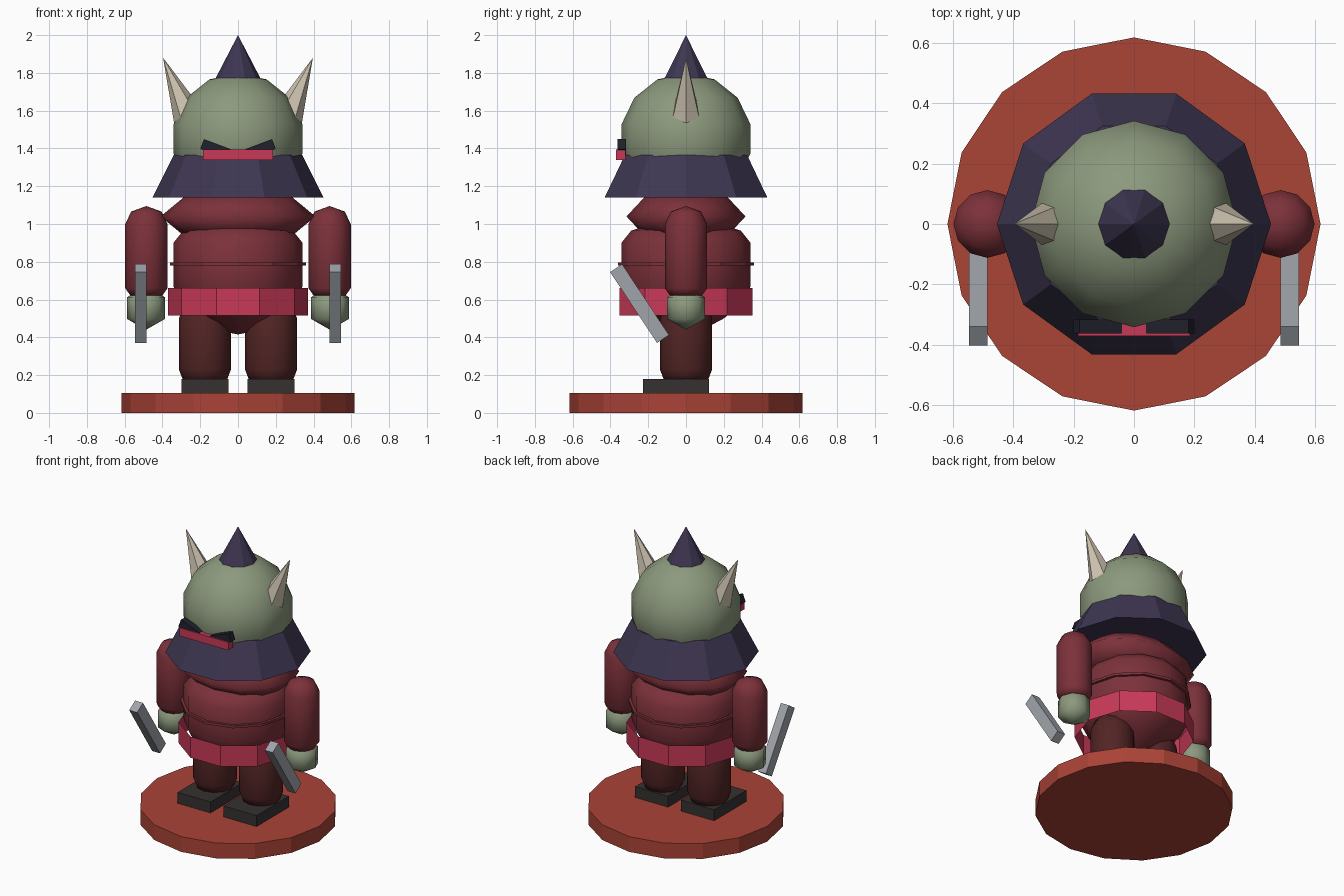
import bpy
import bmesh
import math
from mathutils import Matrix

cube = bpy.data.objects.get("Cube")
if cube:
    bpy.data.objects.remove(cube)


def material(name, r, g, b):
    """Flat material from 0-255 display values."""
    lin = [((c / 255 + 0.055) / 1.055) ** 2.4 for c in (r, g, b)] + [1]
    m = bpy.data.materials.new(name)
    m.use_nodes = True
    m.diffuse_color = lin
    m.node_tree.nodes["Principled BSDF"].inputs["Base Color"].default_value = lin
    return m


CLAY = material("clay red", 170, 67, 54)
BOOT = material("boot black", 54, 49, 49)
TROUSER = material("dark brown red", 82, 36, 36)
CLOTH = material("maroon cloth", 124, 49, 58)
SASH = material("crimson sash", 201, 57, 88)
SKIN = material("sage green skin", 140, 153, 125)
HELMET = material("dark purple", 62, 54, 82)
HORN = material("bone", 204, 194, 174)
STEEL = material("steel grey", 160, 165, 171)
BROW = material("near black", 32, 33, 43)


def finish(name, bm, mat, smooth=False, place=Matrix()):
    """Turn a bmesh into a named object."""
    bmesh.ops.transform(bm, matrix=place, verts=bm.verts)
    bmesh.ops.recalc_face_normals(bm, faces=bm.faces)
    for f in bm.faces:
        f.smooth = smooth
    mesh = bpy.data.meshes.new(name)
    bm.to_mesh(mesh)
    bm.free()
    mesh.materials.append(mat)
    ob = bpy.data.objects.new(name, mesh)
    bpy.context.scene.collection.objects.link(ob)
    return ob


def move(x, y, z):
    return Matrix.Translation((x, y, z))


def box(name, mat, size, place):
    bm = bmesh.new()
    bmesh.ops.create_cube(bm, size=1)
    bmesh.ops.scale(bm, vec=size, verts=bm.verts)
    return finish(name, bm, mat, place=place)


def ball(name, mat, radii, place, sides, rings):
    bm = bmesh.new()
    bmesh.ops.create_uvsphere(bm, u_segments=sides, v_segments=rings, radius=1)
    bmesh.ops.scale(bm, vec=radii, verts=bm.verts)
    return finish(name, bm, mat, True, place)


def lathe(name, mat, profile, sides, smooth=False, place=Matrix()):
    """Spin (radius, height) points about z; zero radius closes an end."""
    bm = bmesh.new()
    verts = [bm.verts.new((r, 0, z)) for r, z in profile]
    edges = [bm.edges.new(pair) for pair in zip(verts, verts[1:])]
    bmesh.ops.spin(bm, geom=verts + edges, cent=(0, 0, 0), axis=(0, 0, 1),
                   angle=math.tau, steps=sides)
    bmesh.ops.remove_doubles(bm, verts=bm.verts, dist=0.0005)
    return finish(name, bm, mat, smooth, place)


def frustum(name, mat, r1, z1, r2, z2, sides, place=Matrix()):
    profile = [(0, z1), (r1, z1), (r2, z2), (0, z2)]
    if r2 == 0:
        profile.pop()
    return lathe(name, mat, profile, sides, place=place)


# Base
frustum("base", CLAY, 0.617, 0, 0.617, 0.105, 16)

# Body
lathe("torso", CLOTH, [(0, 0.415), (0.07, 0.43), (0.2, 0.5), (0.3, 0.58),
                       (0.342, 0.67), (0.342, 0.9), (0.29, 0.965), (0, 1.06)],
      12, True)
frustum("chest_band", CLOTH, 0.36, 0.78, 0.36, 0.797, 12)
ball("collar", CLOTH, (0.41, 0.315, 0.14), move(0, 0, 1.04), 12, 4)
lathe("sash", SASH, [(0.37, 0.515), (0.37, 0.66)], 10)

# Head and helmet
ball("head", SKIN, (0.35, 0.35, 0.35), move(0, 0, 1.45), 12, 7)
frustum("helmet_brim", HELMET, 0.453, 1.14, 0.34, 1.365, 10)
frustum("helmet_spike", HELMET, 0.122, 1.765, 0, 2.0, 10)
box("eye_band", SASH, (0.37, 0.05, 0.055), move(0, -0.345, 1.367))

for side, s in (("left", 1), ("right", -1)):
    # Face and horns
    box(side + "_brow", BROW, (0.15, 0.045, 0.056),
        move(s * 0.12, -0.339, 1.397) @ Matrix.Rotation(-s * 0.36, 4, "Y"))
    frustum(side + "_horn", HORN, 0.083, 0, 0, 0.34, 6,
            move(s * 0.262, 0, 1.568) @ Matrix.Rotation(s * 0.407, 4, "Y"))

    # Arm, hand and blade
    lathe(side + "_arm", CLOTH, [(0, 0.61), (0.085, 0.622), (0.112, 0.66),
                                 (0.112, 1.0), (0.08, 1.066), (0, 1.095)],
          12, True, move(s * 0.485, 0, 0))
    ball(side + "_hand", SKIN, (0.116, 0.116, 0.115),
         move(s * 0.487, 0, 0.555), 8, 3)
    box(side + "_blade", STEEL, (0.06, 0.076, 0.45),
        move(s * 0.515, -0.246, 0.579) @ Matrix.Rotation(0.585, 4, "X"))

    # Leg and boot
    lathe(side + "_leg", TROUSER, [(0, 0.15), (0.115, 0.17), (0.138, 0.23),
                                   (0.138, 0.5), (0.11, 0.57), (0, 0.6)],
          12, True, move(s * 0.175, 0, 0))
    box(side + "_boot", BOOT, (0.25, 0.35, 0.08), move(s * 0.175, -0.052, 0.14))
